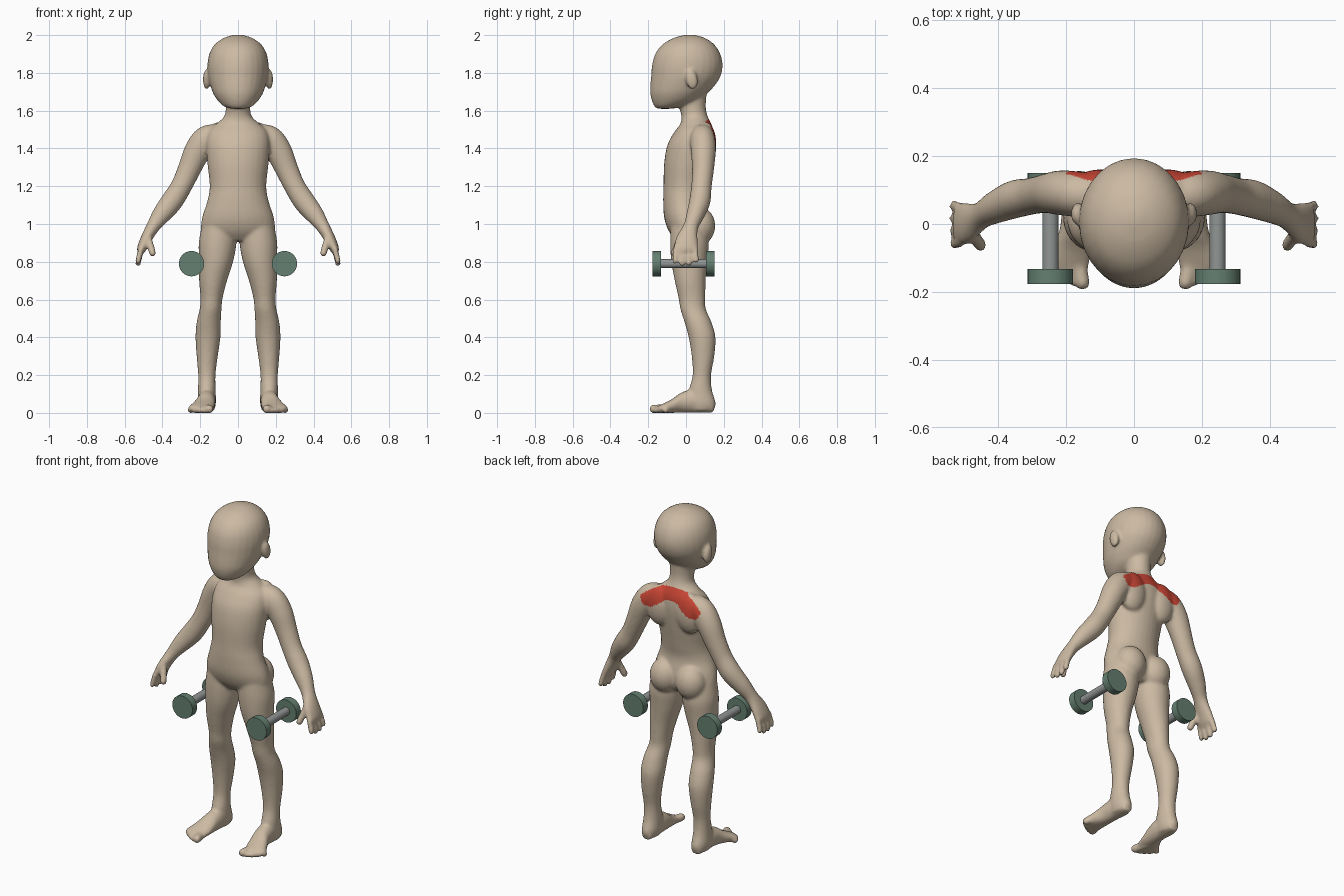
import bpy
import bmesh
import math
from mathutils import Vector, Matrix

default_cube = bpy.data.objects.get("Cube")
if default_cube:
    bpy.data.objects.remove(default_cube, do_unlink=True)

X, Y, Z = Vector((1, 0, 0)), Vector((0, 1, 0)), Vector((0, 0, 1))


def make_material(name, color):
    material = bpy.data.materials.new(name)
    material.use_nodes = True
    material.diffuse_color = (*color, 1)
    shader = material.node_tree.nodes["Principled BSDF"]
    shader.inputs["Base Color"].default_value = (*color, 1)
    shader.inputs["Roughness"].default_value = 0.7
    return material


def smooth_rows(rows, steps=5):
    """Catmull-Rom interpolation of equal length tuples."""
    padded = [rows[0], *rows, rows[-1]]
    result = []
    for a, b, c, d in zip(padded, padded[1:], padded[2:], padded[3:]):
        for i in range(steps):
            t = i / steps
            result.append([q + 0.5 * t * (r - p + t * (2*p - 5*q + 4*r - s + t * (3*(q - r) + s - p)))
                           for p, q, r, s in zip(a, b, c, d)])
    return result + [list(rows[-1])]


def loft(bm, rows, side=1, ref=Y, tangent=None, sides=28):
    """Skin elliptical rings given as (x, y, z, radius along ref, other radius)."""
    rows = smooth_rows(rows)
    centers = [Vector((side * r[0], r[1], r[2])) for r in rows]
    rings = []
    for i, row in enumerate(rows):
        t = tangent or (centers[min(i + 1, len(rows) - 1)] - centers[max(i - 1, 0)]).normalized()
        u = (ref - t * ref.dot(t)).normalized()
        v = t.cross(u)
        angles = [math.tau * k / sides for k in range(sides)]
        rings.append([bm.verts.new(centers[i] + u * math.cos(a) * row[3] + v * math.sin(a) * row[4])
                      for a in angles])
    for low, high in zip(rings, rings[1:]):
        for k in range(sides):
            n = (k + 1) % sides
            bm.faces.new((low[k], low[n], high[n], high[k]))
    bm.faces.new(rings[0][::-1])
    bm.faces.new(rings[-1])


def upright(bm, rows, side=1):
    """Loft level rings given as (z, x, half width, front y, back y)."""
    loft(bm, [(x, (f + b) / 2, z, w, (b - f) / 2) for z, x, w, f, b in rows], side, X, Z)


def ellipsoid(bm, center, radii, side=1, tilt=0):
    matrix = (Matrix.Translation((side * center[0], center[1], center[2]))
              @ Matrix.Rotation(tilt, 4, 'X') @ Matrix.Diagonal((*radii, 1)))
    bmesh.ops.create_uvsphere(bm, u_segments=24, v_segments=16, radius=1, matrix=matrix)


def capsule(bm, start, end, radius, side=1):
    """Finger or toe with rounded ends."""
    points = [Vector(start).lerp(Vector(end), t) for t in (0, 0.5, 1)]
    loft(bm, [(*p, radius, radius) for p in points], side, X if abs(end[1] - start[1]) > 0.04 else Y)
    for p in (start, end):
        ellipsoid(bm, p, (radius,) * 3, side)


skin = make_material("skin beige", (0.60, 0.49, 0.365))
red = make_material("muscle red", (0.58, 0.06, 0.035))
green = make_material("weight green", (0.13, 0.215, 0.165))
grey = make_material("bar grey", (0.28, 0.30, 0.29))

bm = bmesh.new()

# Head
upright(bm, [
    (1.61, 0, .03, -.15, -.08), (1.62, 0, .07, -.165, -.02), (1.65, 0, .105, -.18, .06),
    (1.69, 0, .131, -.189, .11), (1.73, 0, .146, -.189, .15), (1.78, 0, .158, -.185, .182),
    (1.84, 0, .162, -.18, .194), (1.9, 0, .152, -.163, .182), (1.95, 0, .124, -.125, .15),
    (1.985, 0, .075, -.065, .1), (2.002, 0, .02, 0, .04)])

# Neck and trunk
upright(bm, [
    (.91, 0, .12, -.05, .08), (.96, 0, .19, -.09, .11), (1.03, 0, .191, -.115, .112),
    (1.12, 0, .163, -.121, .098), (1.2, 0, .15, -.119, .11), (1.32, 0, .162, -.116, .132),
    (1.42, 0, .168, -.098, .147), (1.49, 0, .155, -.06, .146), (1.53, 0, .115, -.03, .134),
    (1.57, 0, .073, -.025, .115), (1.62, 0, .065, -.035, .105), (1.7, 0, .07, -.04, .11)])

for side in (-1, 1):
    # Ear, shoulder blade and buttock
    ellipsoid(bm, (.166, .03, 1.765), (.02, .032, .054), side, 0.2)
    ellipsoid(bm, (.1, .105, 1.42), (.085, .056, .12), side)
    ellipsoid(bm, (.086, .072, .99), (.088, .083, .1), side)

    # Leg
    upright(bm, [
        (.01, .165, .038, .02, .145), (.05, .165, .048, .01, .158), (.12, .165, .047, .015, .138),
        (.2, .165, .046, .035, .133), (.3, .163, .056, .03, .15), (.4, .159, .066, .014, .156),
        (.48, .155, .064, -.008, .135), (.55, .145, .058, -.03, .105), (.61, .14, .059, -.04, .102),
        (.7, .132, .074, -.06, .104), (.8, .116, .09, -.078, .112), (.9, .108, .1, -.084, .12),
        (1, .1, .09, -.08, .1)], side)

    # Foot
    foot = [(.145, .165, .03, .055), (.05, .165, .046, .12), (-.02, .17, .05, .11),
            (-.07, .183, .06, .076), (-.12, .197, .066, .05), (-.15, .19, .05, .036)]
    loft(bm, [(x, y, top / 2, w, top / 2) for y, x, w, top in foot], side, X, Y)
    for i in range(5):
        x, y = .152 + .025 * i, -.172 + .004 * i * i
        radius = .023 if i == 0 else .016
        capsule(bm, (.17 + .014 * i, -.09, .022), (x, y, radius - .002), radius, side)

    # Arm
    loft(bm, [
        (.1, .085, 1.475, .055, .055), (.165, .088, 1.45, .066, .072), (.215, .092, 1.385, .066, .07),
        (.258, .09, 1.29, .058, .061), (.3, .082, 1.2, .054, .056), (.35, .073, 1.12, .056, .058),
        (.405, .05, 1.05, .048, .05), (.45, .025, .985, .04, .036), (.487, .005, .92, .058, .03),
        (.51, 0, .87, .064, .025), (.518, 0, .85, .055, .018)], side)

    # Fingers and thumb
    for i in range(4):
        y = .049 - .034 * i
        tip = .79 + .007 * (i - 1.6) ** 2
        capsule(bm, (.512, y, .87), (.529, y * 1.1, tip), .0155, side)
    capsule(bm, (.475, -.03, .925), (.452, -.062, .845), .019, side)

bmesh.ops.recalc_face_normals(bm, faces=bm.faces[:])
mesh = bpy.data.meshes.new("body")
bm.to_mesh(mesh)
bm.free()
body = bpy.data.objects.new("body", mesh)
bpy.context.collection.objects.link(body)

# Fuse the parts into one soft skin
remesh = body.modifiers.new("fuse", 'REMESH')
remesh.mode = 'VOXEL'
remesh.voxel_size = 0.0085
soften = body.modifiers.new("soften", 'SMOOTH')
soften.factor = 0.5
soften.iterations = 7
bpy.context.view_layer.objects.active = body
for name in ("fuse", "soften"):
    bpy.ops.object.modifier_apply(modifier=name)
body.data.materials.clear()
body.data.materials.append(skin)
body.data.materials.append(red)

# Highlighted upper back muscle
for face in body.data.polygons:
    face.use_smooth = True
    x, y, z = abs(face.center.x), face.center.y, face.center.z
    top = 1.555 - 2.2 * x * x
    bottom = 1.485 - 0.07 * math.sin(min(x / 0.15, 1) * math.pi / 2) ** 2
    rounded = ((x - 0.1) / 0.1) ** 2 + ((z - 1.475) / 0.085) ** 2 < 1 or x < 0.1
    on_back = y > 0.09 and face.normal.y > 0.2
    face.material_index = int(on_back and bottom < z < top and rounded)


def cylinder(name, x, y, radius, length, material, sides=40):
    bpy.ops.mesh.primitive_cylinder_add(vertices=sides, radius=radius, depth=length,
                                        location=(x, y, 0.79), rotation=(math.pi / 2, 0, 0))
    part = bpy.context.object
    part.name = name
    part.data.materials.append(material)
    bpy.ops.object.shade_smooth_by_angle()


# Dumbbells
for side, label in ((1, "left"), (-1, "right")):
    x = side * 0.246
    cylinder(label + "_dumbbell_bar", x, -0.015, 0.024, 0.27, grey)
    cylinder(label + "_dumbbell_front_weight", x, -0.155, 0.067, 0.044, green)
    cylinder(label + "_dumbbell_back_weight", x, 0.128, 0.067, 0.044, green)
